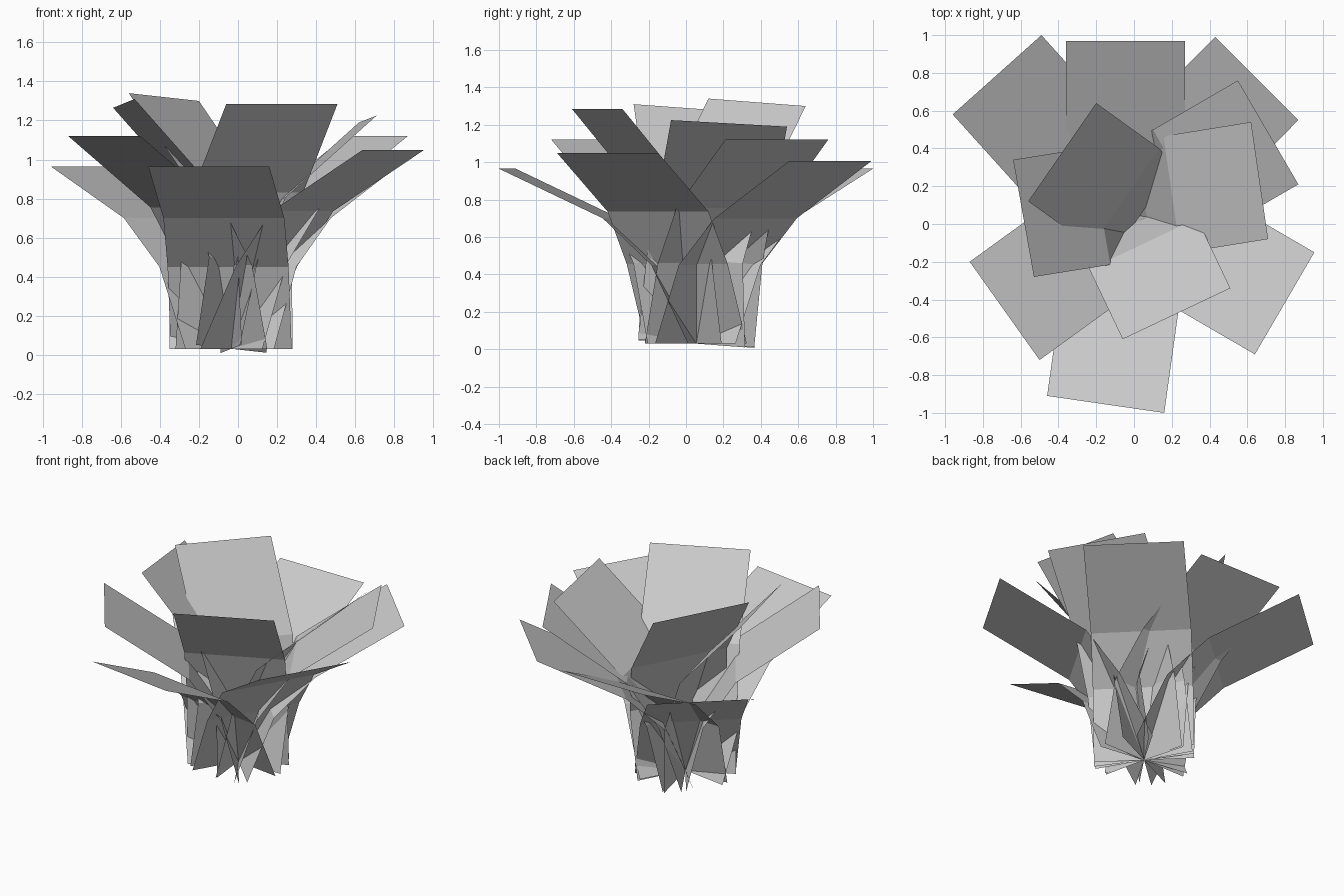
import bpy
import bmesh
from mathutils import Vector

if "Cube" in bpy.data.objects:
    bpy.data.objects.remove(bpy.data.objects["Cube"])

CENTRE = Vector((-0.035, 0.055, 0))  # all leaf bases cross here
BASE_Z = 0.03


def leaf(name, a, b, steps, heights):
    """Flat folded strip: tip edge a-b, two fold rows, base row centred on CENTRE."""
    a, b = Vector(a), Vector(b)
    mid = (a + b) / 2
    side = Vector((b.x - a.x, b.y - a.y, 0)).normalized()
    inward = Vector((-side.y, side.x, 0))
    if inward.dot(Vector((mid.x, mid.y, 0))) > 0:
        inward = -inward
    base = (CENTRE - mid).dot(inward)
    drift = (CENTRE - mid).dot(side)
    bm = bmesh.new()
    rows = [(bm.verts.new(a), bm.verts.new(b))]
    for dist, z, pull in zip((*steps, base), (*heights, BASE_Z), (0.1, 0.6, 1)):
        row = []
        for corner in (a, b):
            p = corner + inward * dist + side * drift * pull
            p.z = z + corner.z - mid.z
            row.append(bm.verts.new(p))
        rows.append(row)
    for (p, q), (r, s) in zip(rows, rows[1:]):
        bm.faces.new((p, q, s, r))
    mesh = bpy.data.meshes.new(name)
    bm.to_mesh(mesh)
    bm.free()
    obj = bpy.data.objects.new(name, mesh)
    bpy.context.collection.objects.link(obj)


# Profiles: distance of each fold row from the tip, and its height
wide = ((0.56, 0.82), (0.70, 0.45))
medium = ((0.54, 0.75), (0.735, 0.455))
raised = ((0.52, 0.72), (0.755, 0.46))
steep = ((0.47, 0.62), (0.79, 0.47))
upright = ((0.41, 0.53), (0.83, 0.48))

# Low spreading outer leaves
leaf("outer_leaf_front", (-0.46, -0.91, 0.965), (0.16, -1.0, 0.965), *wide)
leaf("outer_leaf_back", (-0.36, 0.97, 0.98), (0.27, 0.97, 0.98), *wide)
leaf("outer_leaf_back_left", (-0.96, 0.58, 0.965), (-0.49, 1.0, 0.965), *wide)
leaf("outer_leaf_back_right", (0.43, 0.99, 1.005), (0.87, 0.55, 1.005), *wide)
leaf("outer_leaf_front_right", (0.955, -0.15, 1.05), (0.64, -0.69, 1.05), *medium)
leaf("outer_leaf_front_left", (-0.87, -0.20, 1.12), (-0.50, -0.72, 1.12), *raised)
leaf("outer_leaf_right", (0.55, 0.76, 1.12), (0.87, 0.21, 1.12), *raised)

# Taller inner leaves
leaf("inner_leaf_right", (0.62, 0.54, 1.19), (0.71, -0.08, 1.225), *steep)
leaf("inner_leaf_front", (-0.06, -0.61, 1.285), (0.51, -0.34, 1.285), *upright)
leaf("inner_leaf_left", (-0.64, 0.34, 1.265), (-0.53, -0.28, 1.31), *upright)
leaf("inner_leaf_back_left", (-0.20, 0.64, 1.30), (-0.56, 0.12, 1.34), *upright)
